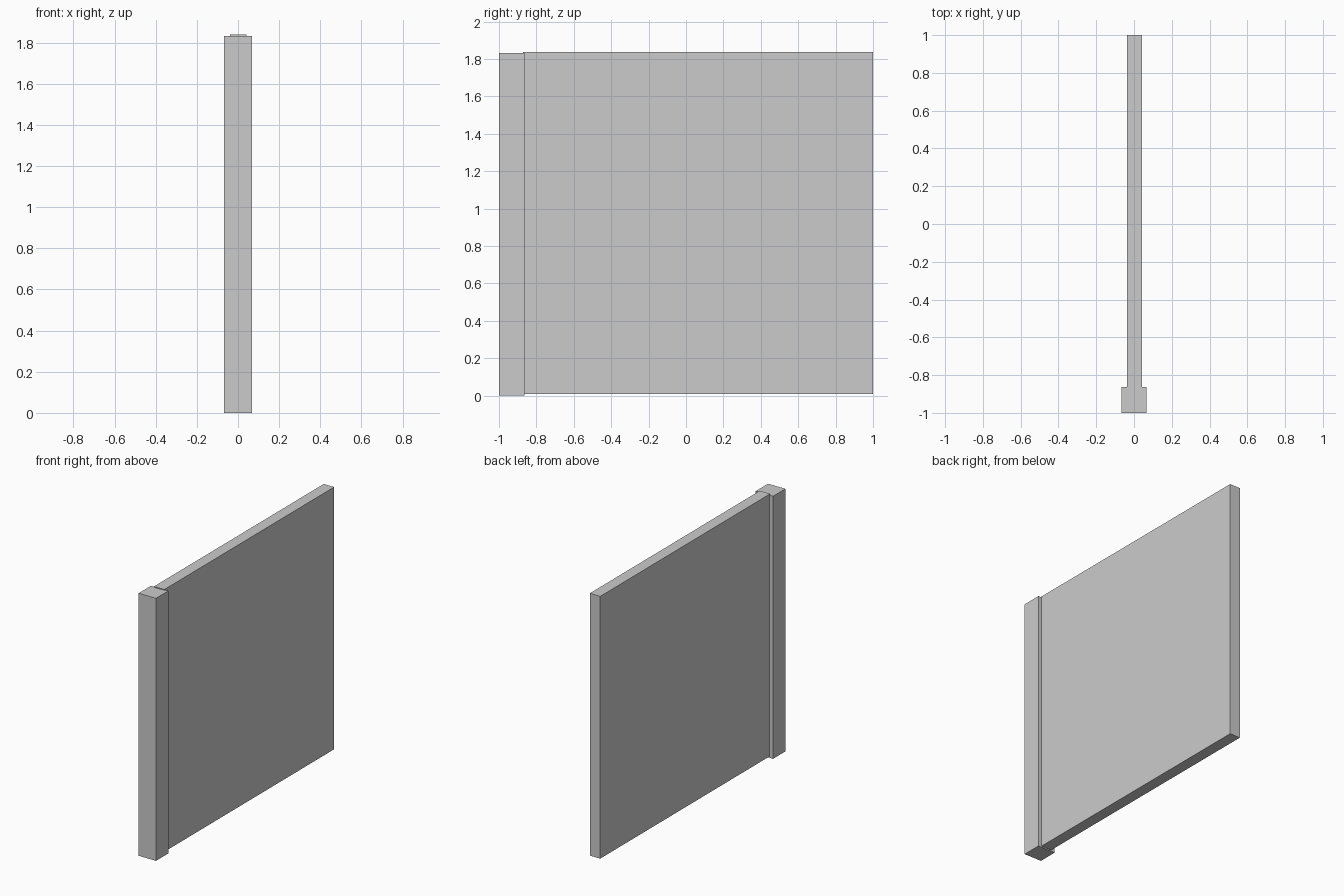
import bpy

if "Cube" in bpy.data.objects:
    bpy.data.objects.remove(bpy.data.objects["Cube"])


def box(name, lo, hi):
    """Axis-aligned box between two corners."""
    centre = [(a + b) / 2 for a, b in zip(lo, hi)]
    size = [b - a for a, b in zip(lo, hi)]
    bpy.ops.mesh.primitive_cube_add(size=1, location=centre)
    obj = bpy.context.object
    obj.name = name
    obj.scale = size
    bpy.ops.object.transform_apply(location=False, rotation=False, scale=True)
    return obj


# Square end post standing on the ground
box("end_post", (-0.067, -1.0, 0.0), (0.067, -0.864, 1.832))

# Thin wall panel, raised slightly and tucked into the post
box("wall_panel", (-0.038, -0.872, 0.008), (0.042, 1.0, 1.838))
